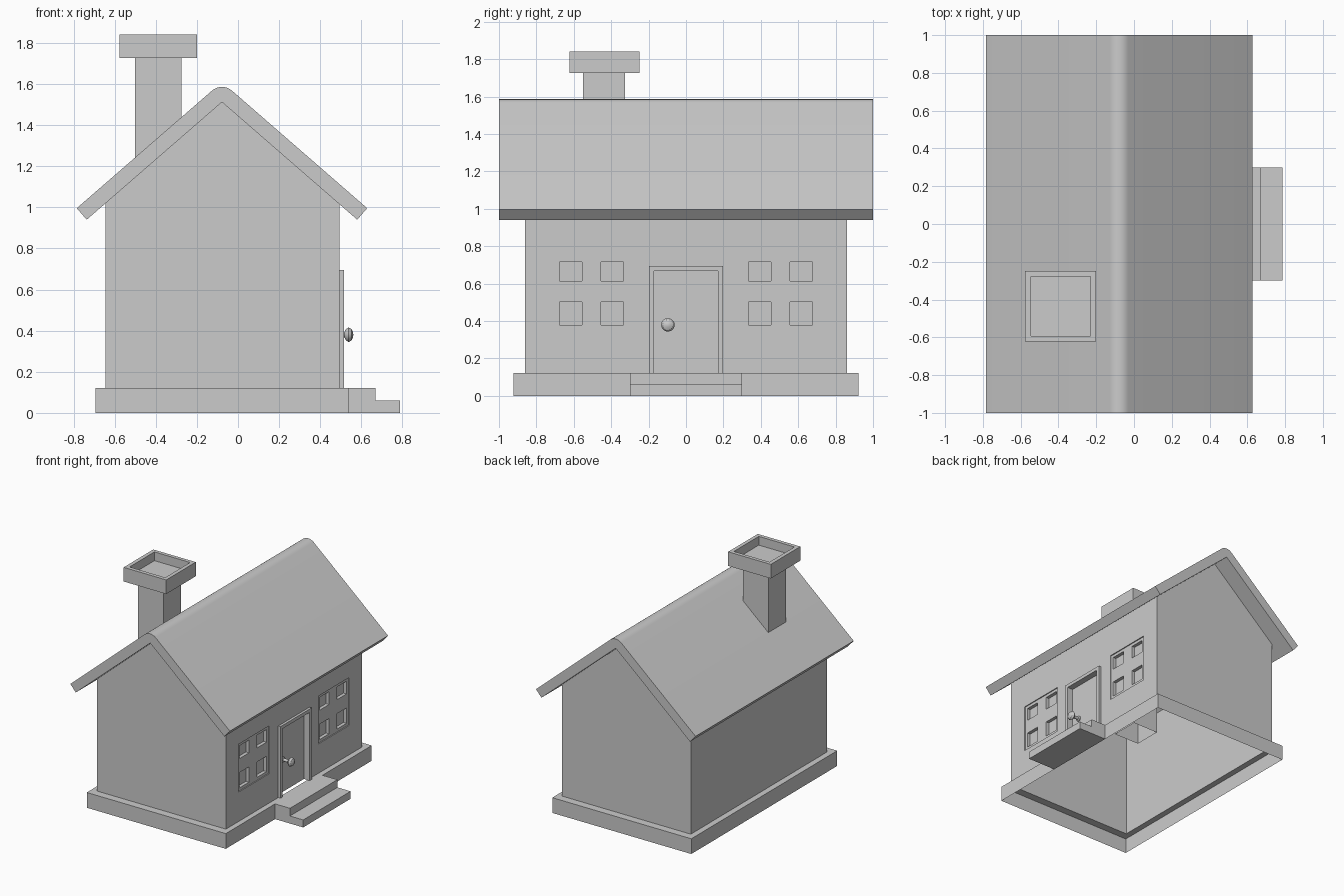
import bpy
import bmesh
import math
from mathutils import Matrix, Vector

cube = bpy.data.objects.get("Cube")
if cube:
    bpy.data.objects.remove(cube, do_unlink=True)

# One plain grey for the whole house
grey = bpy.data.materials.new("plain_grey")
grey.use_nodes = True
grey.diffuse_color = (0.6, 0.6, 0.6, 1)
grey.node_tree.nodes["Principled BSDF"].inputs["Base Color"].default_value = (0.6, 0.6, 0.6, 1)


def finish(name, bm, closed=False, smooth=False):
    bmesh.ops.remove_doubles(bm, verts=bm.verts, dist=0.0001)
    if closed:
        bmesh.ops.recalc_face_normals(bm, faces=bm.faces)
    mesh = bpy.data.meshes.new(name)
    bm.to_mesh(mesh)
    bm.free()
    mesh.materials.append(grey)
    if smooth:
        mesh.shade_smooth()
        mesh.set_sharp_from_angle(angle=math.radians(32))
    obj = bpy.data.objects.new(name, mesh)
    bpy.context.collection.objects.link(obj)
    return obj


def face(bm, points):
    return bm.faces.new([bm.verts.new(p) for p in points])


def loft_rectangles(name, rings, cap=False):
    """Join rectangles given as ((x0, x1, y0, y1), z) into a shell."""
    bm = bmesh.new()
    loops = []
    for (x0, x1, y0, y1), z in rings:
        corners = ((x0, y0), (x1, y0), (x1, y1), (x0, y1))
        loops.append([bm.verts.new((x, y, z)) for x, y in corners])
    for low, high in zip(loops, loops[1:]):
        for i in range(4):
            j = (i + 1) % 4
            bm.faces.new((low[i], low[j], high[j], high[i]))
    if cap:
        bm.faces.new(loops[-1])
    return finish(name, bm)


def extrude_profile(name, profile, y0, y1, smooth=False):
    """Extrude an x-z outline along y into a closed solid."""
    bm = bmesh.new()
    end = face(bm, [(x, y0, z) for x, z in profile])
    made = bmesh.ops.extrude_face_region(bm, geom=[end], use_keep_orig=True)
    moved = [v for v in made["geom"] if isinstance(v, bmesh.types.BMVert)]
    bmesh.ops.translate(bm, verts=moved, vec=(0, y1 - y0, 0))
    return finish(name, bm, closed=True, smooth=smooth)


# Shared dimensions
BACK_X, DOOR_X, HALF_Y = -0.645, 0.495, 0.86
BASE_Z = 0.122
RIDGE_X, RIDGE_Z, EAVE_X, EAVE_Z = -0.078, 1.512, 0.58, 0.94
PITCH = math.atan2(RIDGE_Z - EAVE_Z, EAVE_X - RIDGE_X)


def roof_height(x):
    return RIDGE_Z - abs(x - RIDGE_X) * math.tan(PITCH)


# Base plinth, open underneath
base = (-0.693, 0.538, -0.923, 0.923)
walls = (BACK_X, DOOR_X, -HALF_Y, HALF_Y)
loft_rectangles("base_plinth", [(base, 0), (base, BASE_Z), (walls, BASE_Z)])

# Entrance steps
extrude_profile("entrance_steps", [(0.538, 0), (0.787, 0), (0.787, 0.06),
                                   (0.67, 0.06), (0.67, BASE_Z), (0.538, BASE_Z)], -0.3, 0.3)

# Gable walls and plain rear wall
bm = bmesh.new()
gable = [(BACK_X, BASE_Z), (DOOR_X, BASE_Z), (DOOR_X, roof_height(DOOR_X)),
         (RIDGE_X, RIDGE_Z), (BACK_X, roof_height(BACK_X))]
face(bm, [(x, -HALF_Y, z) for x, z in gable])
face(bm, [(x, HALF_Y, z) for x, z in reversed(gable)])
top = roof_height(BACK_X)
face(bm, [(BACK_X, HALF_Y, BASE_Z), (BACK_X, -HALF_Y, BASE_Z),
          (BACK_X, -HALF_Y, top), (BACK_X, HALF_Y, top)])
finish("gable_walls", bm)

# Door wall, stepped in and out for the door frame, door and windows
FRAME_Y, FRAME_Z, DOOR_Y, DOOR_Z = 0.198, 0.695, 0.17, 0.668
PANES_Y = ((0.335, 0.455), (0.557, 0.677))
PANES_Z = ((0.38, 0.503), (0.615, 0.717))
WINDOW_Y, WINDOW_Z = (0.312, 0.7), (0.357, 0.74)


def inside(value, span):
    return span[0] < value < span[1]


def wall_depth(y, z):
    y = abs(y)
    if y < DOOR_Y and z < DOOR_Z:
        return DOOR_X - 0.03
    if y < FRAME_Y and z < FRAME_Z:
        return DOOR_X + 0.02
    if any(inside(y, s) for s in PANES_Y) and any(inside(z, s) for s in PANES_Z):
        return DOOR_X - 0.035
    if inside(y, WINDOW_Y) and inside(z, WINDOW_Z):
        return DOOR_X - 0.008
    return DOOR_X


half = [DOOR_Y, FRAME_Y, *WINDOW_Y, *PANES_Y[0], *PANES_Y[1], HALF_Y]
ys = sorted(half + [-y for y in half])
zs = sorted([BASE_Z, DOOR_Z, FRAME_Z, *WINDOW_Z, *PANES_Z[0], *PANES_Z[1], roof_height(DOOR_X)])
depth = [[wall_depth((y0 + y1) / 2, (z0 + z1) / 2) for z0, z1 in zip(zs, zs[1:])]
         for y0, y1 in zip(ys, ys[1:])]
bm = bmesh.new()
for i, column in enumerate(depth):
    y0, y1 = ys[i], ys[i + 1]
    for k, d in enumerate(column):
        z0, z1 = zs[k], zs[k + 1]
        face(bm, [(d, y0, z0), (d, y1, z0), (d, y1, z1), (d, y0, z1)])
        if i + 1 < len(depth) and depth[i + 1][k] != d:
            e = depth[i + 1][k]
            face(bm, [(d, y1, z0), (e, y1, z0), (e, y1, z1), (d, y1, z1)])
        if k + 1 < len(column) and column[k + 1] != d:
            e = column[k + 1]
            face(bm, [(e, y0, z1), (d, y0, z1), (d, y1, z1), (e, y1, z1)])
finish("door_wall", bm)

# Roof slab with a rounded ridge
THICK = 0.074
nx, nz = math.sin(PITCH) * THICK, math.cos(PITCH) * THICK
left_x = 2 * RIDGE_X - EAVE_X
outline = [(RIDGE_X, RIDGE_Z), (EAVE_X, EAVE_Z), (EAVE_X + nx, EAVE_Z + nz)]
for step in range(9):
    a = PITCH * (1 - step / 4)
    outline.append((RIDGE_X + math.sin(a) * THICK, RIDGE_Z + math.cos(a) * THICK))
outline += [(left_x - nx, EAVE_Z + nz), (left_x, EAVE_Z)]
extrude_profile("roof", outline, -1, 1, smooth=True)

# Chimney shaft and hollow cap
shaft = (-0.5, -0.276, -0.55, -0.327)
cap = (-0.577, -0.2, -0.622, -0.248)
hollow = (-0.546, -0.23, -0.592, -0.277)
loft_rectangles("chimney", [(shaft, 0.72), (shaft, 1.727), (cap, 1.727), (cap, 1.84),
                            (hollow, 1.84), (hollow, 1.77)], cap=True)

# Door knob turned around its stem
profile = [(0.465, 0.0), (0.465, 0.022), (0.472, 0.022), (0.476, 0.012), (0.518, 0.012),
           (0.524, 0.026), (0.538, 0.036), (0.552, 0.028), (0.56, 0.012), (0.561, 0.0)]
bm = bmesh.new()
axis = Vector((0, -0.097, 0.38))
verts = [bm.verts.new((x, axis.y, axis.z + r)) for x, r in profile]
edges = [bm.edges.new(pair) for pair in zip(verts, verts[1:])]
bmesh.ops.spin(bm, geom=verts + edges, cent=axis, axis=(1, 0, 0),
               angle=math.tau, steps=20, use_duplicate=False)
finish("door_knob", bm, closed=True, smooth=True)
